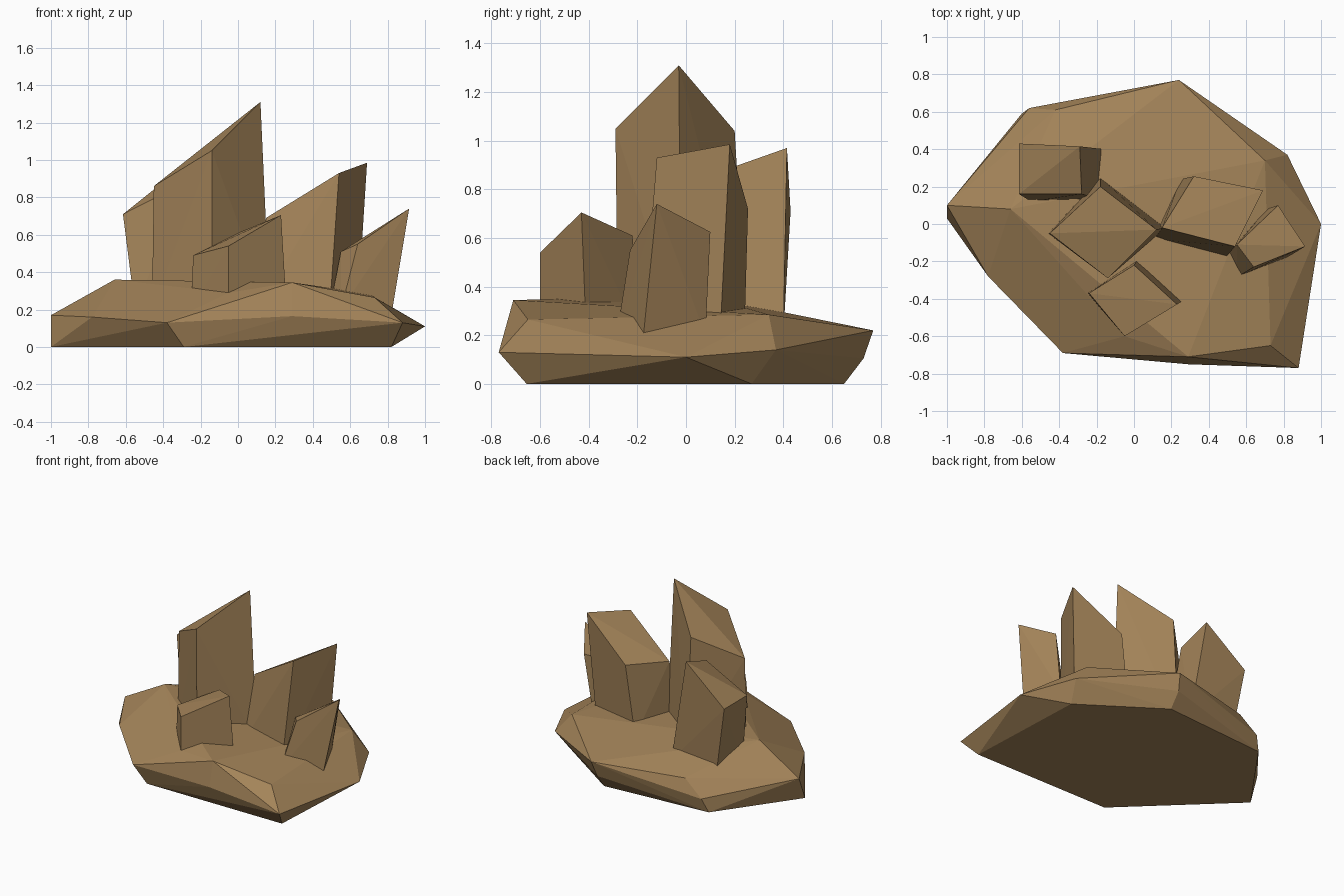
import bpy
import bmesh
import math

cube = bpy.data.objects.get("Cube")
if cube:
    bpy.data.objects.remove(cube, do_unlink=True)

# Single warm sandstone colour
stone = bpy.data.materials.new("sandy_brown_stone")
stone.use_nodes = True
stone_colour = (0.37, 0.23, 0.1, 1)
stone.diffuse_color = stone_colour
stone.node_tree.nodes["Principled BSDF"].inputs["Base Color"].default_value = stone_colour


def faceted_rock(name, points):
    """Wrap the corner points in a convex, flat-shaded solid."""
    bm = bmesh.new()
    for point in points:
        bm.verts.new(point)
    hull = bmesh.ops.convex_hull(bm, input=bm.verts[:])
    loose = {g for g in hull["geom_interior"] + hull["geom_unused"]
             if isinstance(g, bmesh.types.BMVert)}
    bmesh.ops.delete(bm, geom=list(loose), context="VERTS")
    bmesh.ops.dissolve_limit(bm, angle_limit=math.radians(1),
                             verts=bm.verts[:], edges=bm.edges[:])
    bmesh.ops.recalc_face_normals(bm, faces=bm.faces[:])
    mesh = bpy.data.meshes.new(name)
    bm.to_mesh(mesh)
    bm.free()
    mesh.materials.append(stone)
    rock = bpy.data.objects.new(name, mesh)
    bpy.context.collection.objects.link(rock)
    return rock


def crystal(name, crown, foot, sink=0.2):
    """Four-sided shard: slanted crown corners above a foot sunk in the base."""
    return faceted_rock(name, crown + [(x, y, sink) for x, y in foot])


# Base slab: flat underside, wide rim, narrower sloping top
underside = [(-1, .03, 0), (-.29, -.655, 0), (.82, -.655, 0),
             (.78, .27, 0), (.22, .65, 0), (-.6, .59, 0)]
rim = [(-1, .1, .17), (-.78, -.28, .16), (-.38, -.69, .13),
       (.29, -.75, .165), (.88, -.77, .13), (1, 0, .11),
       (.82, .37, .14), (.22, .73, .105), (-.56, .62, .1)]
plateau = [(-.66, .08, .36), (-.05, -.6, .29), (.29, -.71, .345),
           (.73, -.65, .265), (.7, .34, .285), (.24, .77, .22),
           (-.42, .61, .215)]
faceted_rock("base_slab", underside + rim + plateau)

# Tall shard in the middle
crystal("tall_crystal",
        [(.12, -.03, 1.31), (-.14, -.29, 1.05), (-.45, -.05, .86), (-.18, .2, 1.04)],
        [(.17, -.02), (-.14, -.28), (-.46, -.05), (-.18, .25)])

# Small shard at the front
crystal("small_front_crystal",
        [(-.05, -.6, .54), (.23, -.43, .705), (0, -.22, .61), (-.24, -.37, .49)],
        [(-.05, -.6), (.26, -.41), (.02, -.19), (-.25, -.37)])

# Shard at the back, leaning outward
crystal("back_crystal",
        [(-.615, .43, .71), (-.615, .16, .71), (-.28, .16, .88), (-.29, .415, .97)],
        [(-.53, .4), (-.55, .12), (-.18, .13), (-.16, .4)])

# Broad shard beside the tall one
crystal("broad_side_crystal",
        [(.54, -.12, .93), (.69, .18, .985), (.32, .255, .72), (.15, -.02, .69)],
        [(.49, -.18), (.64, .14), (.25, .24), (.1, -.08)])

# Outer shard at the edge of the slab
crystal("outer_crystal",
        [(.55, -.11, .51), (.64, -.23, .55), (.915, -.12, .74), (.77, .1, .625)],
        [(.49, -.17), (.55, -.285), (.825, -.175), (.71, .08)])
